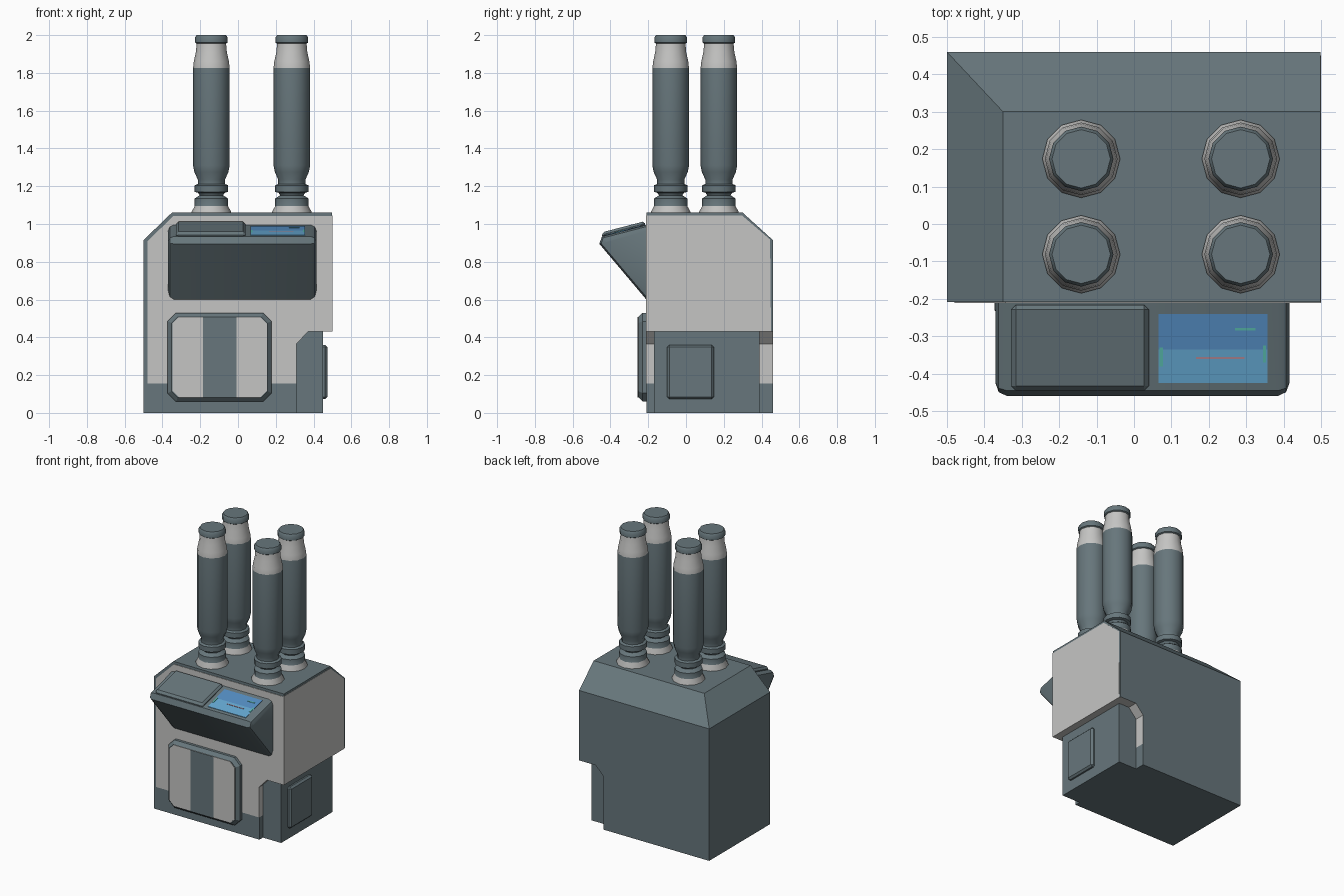
import bpy, bmesh, math
from mathutils import Vector

if "Cube" in bpy.data.objects:
    bpy.data.objects.remove(bpy.data.objects["Cube"])


def material(name, rgb):
    m = bpy.data.materials.new(name)
    m.diffuse_color = (*rgb, 1)
    m.use_nodes = True
    m.node_tree.nodes["Principled BSDF"].inputs["Base Color"].default_value = m.diffuse_color
    return m


DARK = material("slate grey", (0.135, 0.182, 0.200))
LIGHT = material("light grey", (0.56, 0.56, 0.55))
BLUE = material("screen blue", (0.09, 0.27, 0.55))
CYAN = material("screen light blue", (0.13, 0.39, 0.64))
GREEN = material("screen green", (0.10, 0.50, 0.42))
RED = material("screen red", (0.45, 0.25, 0.30))


def finish(name, bm, mats, angle=None):
    bmesh.ops.recalc_face_normals(bm, faces=bm.faces[:])
    me = bpy.data.meshes.new(name)
    bm.to_mesh(me)
    bm.free()
    for m in mats:
        me.materials.append(m)
    ob = bpy.data.objects.new(name, me)
    bpy.context.collection.objects.link(ob)
    if angle:
        bpy.ops.object.select_all(action='DESELECT')
        ob.select_set(True)
        bpy.context.view_layer.objects.active = ob
        bpy.ops.object.shade_smooth_by_angle(angle=math.radians(angle))
    return ob


def prism_bm(pts, axis, a, b):
    """Extrude a profile: axis 'y' takes (x, z) points, axis 'x' takes (y, z)."""
    bm = bmesh.new()

    def loop(d):
        return [bm.verts.new((p, d, q) if axis == 'y' else (d, p, q)) for p, q in pts]
    A, B = loop(a), loop(b)
    bm.faces.new(A)
    bm.faces.new(B[::-1])
    n = len(pts)
    for i in range(n):
        j = (i + 1) % n
        bm.faces.new((A[i], B[i], B[j], A[j]))
    bmesh.ops.recalc_face_normals(bm, faces=bm.faces[:])
    return bm


def prism(name, pts, axis, a, b, mat):
    return finish(name, prism_bm(pts, axis, a, b), [mat])


def bevel(ob, width, segments=1):
    m = ob.modifiers.new("bevel", 'BEVEL')
    m.width, m.segments = width, segments
    return ob


def rect(x0, x1, z0, z1, c=0.0):
    if not c:
        return [(x0, z0), (x1, z0), (x1, z1), (x0, z1)]
    return [(x0 + c, z0), (x1 - c, z0), (x1, z0 + c), (x1, z1 - c),
            (x1 - c, z1), (x0 + c, z1), (x0, z1 - c), (x0, z0 + c)]


# main body: side chamfer in the profile, notch at lower right, back chamfer cut off
profile = [(-.5, 0), (.31, 0), (.31, .365), (.37, .43), (.498, .43), (.498, 1.06),
           (-.35, 1.06), (-.5, .915)]
bm = prism_bm(profile, 'y', -.208, .46)
cut = bmesh.ops.bisect_plane(bm, geom=bm.verts[:] + bm.edges[:] + bm.faces[:],
                             plane_co=(0, .30, 1.06), plane_no=(0, .145, .16), clear_outer=True)
edges = [g for g in cut["geom_cut"] if isinstance(g, bmesh.types.BMEdge)]
bmesh.ops.edgeloop_fill(bm, edges=edges)
bmesh.ops.bisect_plane(bm, geom=bm.verts[:] + bm.edges[:] + bm.faces[:],
                       plane_co=(0, 0, .155), plane_no=(0, 0, 1))
bmesh.ops.recalc_face_normals(bm, faces=bm.faces[:])
for f in bm.faces:      # notch walls above the skirt are light
    c = f.calc_center_median()
    if abs(f.normal.y) < .1 and .3 < c.x < .45 and .16 < c.z < .44:
        f.material_index = 1
finish("body", bm, [DARK, LIGHT])

# light cladding on front and right side
prism("front_cladding", [(-.48, .155), (.31, .155), (.31, .365), (.37, .43), (.5, .43),
                         (.5, 1.042), (-.343, 1.042), (-.48, .908)], 'y', -.211, -.207, LIGHT)
prism("right_cladding", [(-.211, .43), (.45, .43), (.445, .918), (.297, 1.045),
                         (-.211, 1.045)], 'x', .497, .5, LIGHT)

# recessed lower block and its side panel
prism("lower_block", rect(-.17, .39, 0, .43), 'x', .30, .45, DARK)
bevel(prism("side_panel", rect(-.10, .147, .073, .36), 'x', .43, .473, DARK), .012)

# front door: frame, light panel, dark stripe
bm = prism_bm(rect(-.373, .178, .06, .53, .045), 'y', -.252, -.20)
front = [f for f in bm.faces if f.normal.y < -.9]
bmesh.ops.bevel(bm, geom=list(front[0].edges), offset=.022, segments=1, affect='EDGES')
finish("door_frame", bm, [DARK])
prism("door_panel", rect(-.348, .153, .082, .508, .036), 'y', -.255, -.251, LIGHT)
prism("door_stripe", rect(-.185, -.008, .082, .508), 'y', -.257, -.254, DARK)


# console wedge with softened ends
def top_z(y):
    return .995 + (y + .21) * .26


bm = prism_bm([(-.19, top_z(-.19)), (-.445, top_z(-.445)), (-.459, .895), (-.21, .60),
               (-.19, .60)], 'x', -.37, .415)
ends = {e for f in bm.faces if abs(f.normal.x) > .9 for e in f.edges
        if any(v.co.y < -.2 for v in e.verts)}
bmesh.ops.bevel(bm, geom=list(ends), offset=.03, segments=2, profile=.5, affect='EDGES')
finish("console", bm, [DARK], 35)


def slope_plate(name, x0, x1, y0, y1, low, high, mat):
    return prism(name, [(y0, top_z(y0) + low), (y1, top_z(y1) + low),
                        (y1, top_z(y1) + high), (y0, top_z(y0) + high)], 'x', x0, x1, mat)


bevel(slope_plate("console_cover", -.328, .04, -.445, -.216, -.01, .022, DARK), .013)

# screen with simple readout bars
slope_plate("screen_upper", .066, .356, -.335, -.24, -.003, .003, BLUE)
slope_plate("screen_lower", .066, .356, -.425, -.335, -.003, .003, CYAN)
slope_plate("readout_left", .068, .078, -.38, -.33, 0, .005, GREEN)
slope_plate("readout_right", .344, .353, -.37, -.325, 0, .005, GREEN)
slope_plate("readout_top", .27, .325, -.285, -.278, 0, .005, GREEN)
slope_plate("readout_line", .165, .295, -.36, -.355, 0, .005, RED)

# exhaust stacks: revolved profile (radius, height, colour of the band above)
STACK = [(.104, 1.05, 1), (.104, 1.066, 1), (.088, 1.095, 0), (.088, 1.135, 0), (.062, 1.152, 0),
         (.07, 1.165, 0), (.088, 1.17, 0), (.088, 1.205, 0), (.072, 1.212, 0), (.072, 1.235, 0),
         (.09, 1.275, 0), (.097, 1.31, 0), (.097, 1.825, 1), (.093, 1.86, 1), (.082, 1.91, 1),
         (.078, 1.955, 0), (.086, 1.96, 0), (.086, 1.988, 0), (.078, 2.0, 0)]


def stack(name, x, y, sides=12):
    bm = bmesh.new()
    rings = [[bm.verts.new((x + r * math.cos(math.tau * i / sides),
                            y + r * math.sin(math.tau * i / sides), z))
              for i in range(sides)] for r, z, _ in STACK]
    for k in range(len(rings) - 1):
        for i in range(sides):
            j = (i + 1) % sides
            f = bm.faces.new((rings[k][i], rings[k][j], rings[k + 1][j], rings[k + 1][i]))
            f.material_index = STACK[k][2]
    bm.faces.new(rings[-1])
    bm.faces.new(rings[0][::-1])
    finish(name, bm, [DARK, LIGHT], 35)


for side, x in (("left", -.141), ("right", .285)):
    for row, y in (("front", -.081), ("back", .174)):
        stack(f"exhaust_stack_{row}_{side}", x, y)
